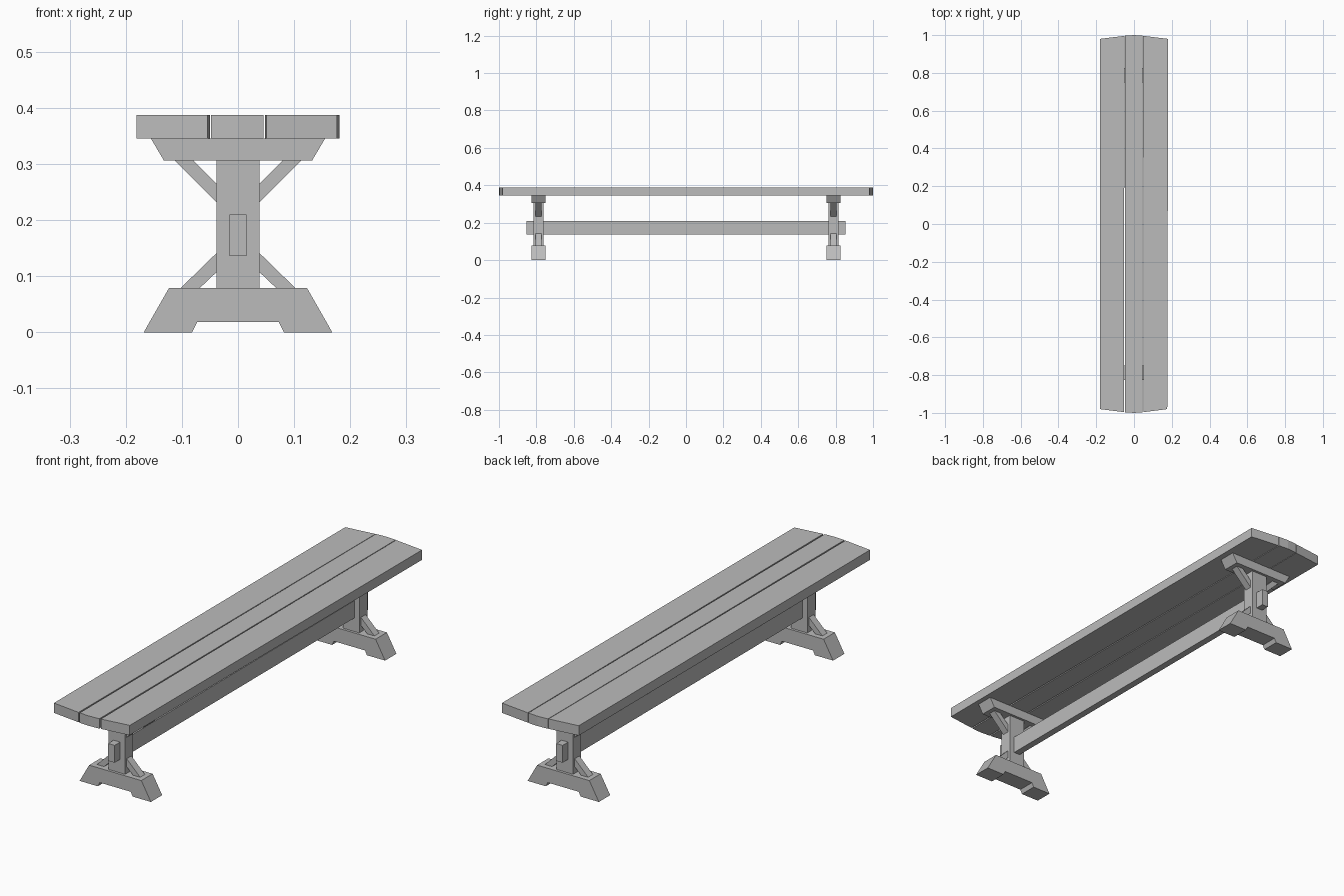
import bpy
import bmesh
from mathutils import Vector

if "Cube" in bpy.data.objects:
    bpy.data.objects.remove(bpy.data.objects["Cube"])

grey = bpy.data.materials.new("plain_grey")
grey.use_nodes = True
colour = (0.5, 0.5, 0.5, 1)
grey.diffuse_color = colour
grey.node_tree.nodes["Principled BSDF"].inputs["Base Color"].default_value = colour


def extrude(name, outline, depth):
    """Sweep a flat 3D outline along the depth vector into a solid."""
    bm = bmesh.new()
    face = bm.faces.new([bm.verts.new(p) for p in outline])
    swept = bmesh.ops.extrude_face_region(bm, geom=[face])["geom"]
    verts = [v for v in swept if isinstance(v, bmesh.types.BMVert)]
    bmesh.ops.translate(bm, verts=verts, vec=Vector(depth))
    bmesh.ops.recalc_face_normals(bm, faces=bm.faces)
    mesh = bpy.data.meshes.new(name)
    bm.to_mesh(mesh)
    bm.free()
    mesh.materials.append(grey)
    bpy.context.collection.objects.link(bpy.data.objects.new(name, mesh))


def slab(name, profile, y, half):
    """Solid with an x-z profile, centred on y."""
    extrude(name, [(x, y - half, z) for x, z in profile], (0, 2 * half, 0))


def mirrored(half_profile):
    """Complete a right-hand profile with its left-hand reflection."""
    return half_profile + [(-x, z) for x, z in reversed(half_profile)]


# Seat planks, with gently bowed ends and slightly tapering gaps
SEAT_Z, SEAT_T = 0.345, 0.042


def plank(name, outline):
    extrude(name, [(x, y, SEAT_Z) for x, y in outline], (0, 0, SEAT_T))


plank("seat_plank_left", [(0.051, -0.996), (0.176, -0.98), (0.181, 0.98), (0.048, 0.996)])
plank("seat_plank_middle", [(-0.048, -0.997), (0, -1), (0.045, -0.997),
                            (0.045, 0.997), (0, 1), (-0.048, 0.997)])
plank("seat_plank_right", [(-0.054, -0.996), (-0.181, -0.98), (-0.181, 0.98), (-0.05, 0.996)])

# Long stretcher passing through both posts
slab("stretcher", mirrored([(0.015, 0.136), (0.015, 0.21)]), 0, 0.852)

# Trestle at each end
foot = mirrored([(0.073, 0.018), (0.082, 0), (0.168, 0), (0.123, 0.079)])
post = mirrored([(0.0385, 0.079), (0.0385, 0.306)])
bearer = mirrored([(0.132, 0.306), (0.155, 0.345)])
upper_brace = [(0.0385, 0.232), (0.113, 0.306), (0.08, 0.306), (0.0385, 0.265)]
lower_brace = [(0.0385, 0.107), (0.068, 0.079), (0.102, 0.079), (0.0385, 0.141)]

for end, y in (("front", -0.788), ("back", 0.788)):
    slab(end + "_foot", foot, y, 0.038)
    slab(end + "_post", post, y, 0.027)
    slab(end + "_bearer", bearer, y, 0.038)
    for side, s in (("left", 1), ("right", -1)):
        for part, shape in (("upper", upper_brace), ("lower", lower_brace)):
            slab(f"{end}_{part}_brace_{side}", [(s * x, z) for x, z in shape], y, 0.016)
